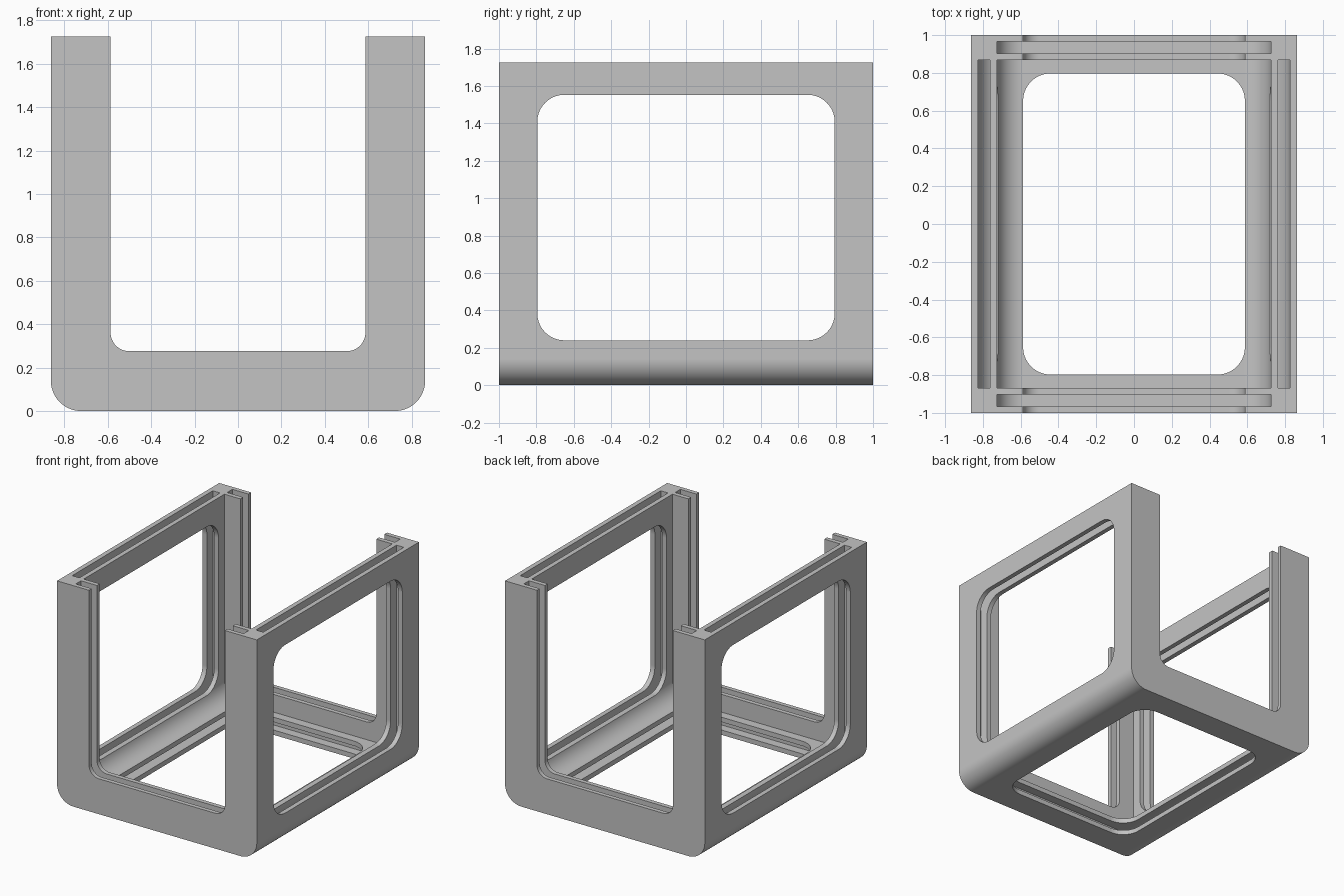
import bpy, bmesh, math
from mathutils import Vector

if "Cube" in bpy.data.objects:
    bpy.data.objects.remove(bpy.data.objects["Cube"])

HALF_W, HALF_D, HEIGHT = 0.8625, 1.0, 1.725
TOP = HEIGHT + 0.2      # cutters run past the open top
RADIUS = 0.14

grey = bpy.data.materials.new("warm_free_grey")
grey.use_nodes = True
grey.diffuse_color = (0.55, 0.55, 0.55, 1)
grey.node_tree.nodes["Principled BSDF"].inputs["Base Color"].default_value = grey.diffuse_color


def arc(cu, cv, r, start, steps=14):
    """Quarter circle, counter-clockwise from start (degrees)."""
    return [(cu + r * math.cos(math.radians(start + 90 * i / steps)),
             cv + r * math.sin(math.radians(start + 90 * i / steps)))
            for i in range(steps + 1)]


def u_path(half, bottom, top, r):
    """U outline with rounded lower corners, from top left to top right."""
    return ([(-half, top)] + arc(-half + r, bottom + r, r, 180)
            + arc(half - r, bottom + r, r, 270) + [(half, top)])


def rounded_rect(half, low, high, r):
    return (arc(-half + r, low + r, r, 180) + arc(half - r, low + r, r, 270)
            + arc(half - r, high - r, r, 0) + arc(-half + r, high - r, r, 90))


def prism(name, outline, axis, start, end):
    """Extrude a 2D outline along the x, y or z axis."""
    place = {"x": lambda u, v, w: (w, u, v),
             "y": lambda u, v, w: (u, w, v),
             "z": lambda u, v, w: (u, v, w)}[axis]
    bm = bmesh.new()
    face = bm.faces.new([bm.verts.new(place(u, v, start)) for u, v in outline])
    new = bmesh.ops.extrude_face_region(bm, geom=[face])["geom"]
    shift = Vector(place(0, 0, end - start))
    bmesh.ops.translate(bm, vec=shift, verts=[g for g in new if isinstance(g, bmesh.types.BMVert)])
    bmesh.ops.recalc_face_normals(bm, faces=bm.faces)
    mesh = bpy.data.meshes.new(name)
    bm.to_mesh(mesh)
    bm.free()
    mesh.materials.append(grey)
    obj = bpy.data.objects.new(name, mesh)
    bpy.context.collection.objects.link(obj)
    return obj


# Outer body with rounded lower edges
frame = prism("box_frame", u_path(HALF_W, 0, HEIGHT, RADIUS), "y", -HALF_D, HALF_D)

# Inner space, and the bent panel slot running down one side, under and up the other
cutters = [
    prism("inner_space", u_path(0.725, 0.1375, TOP, RADIUS), "y", -0.867, 0.867),
    prism("wrap_slot", u_path(0.825, 0.0375, TOP, RADIUS)
          + u_path(0.762, 0.1, TOP, RADIUS)[::-1], "y", -0.867, 0.867),
]
# Straight panel slots in the front and back walls
for side, label in ((-1, "front"), (1, "back")):
    cutters.append(prism(label + "_slot", u_path(0.725, 0.1375, TOP, RADIUS),
                         "y", side * 0.902, side * 0.966))
# Openings through front and back, both sides, and the floor
cutters += [
    prism("front_back_opening", u_path(0.587, 0.276, TOP, 0.085), "y", -1.2, 1.2),
    prism("side_window", rounded_rect(0.795, 0.24, 1.553, 0.145), "x", -1.2, 1.2),
    prism("floor_window", rounded_rect(0.587, -0.797, 0.797, 0.145), "z", -0.2, 0.22),
]

bpy.ops.object.select_all(action="DESELECT")
bpy.context.view_layer.objects.active = frame
frame.select_set(True)
for cutter in cutters:
    cutter.hide_render = True
    cut = frame.modifiers.new(cutter.name, "BOOLEAN")
    cut.operation, cut.solver, cut.object = "DIFFERENCE", "EXACT", cutter
    bpy.ops.object.modifier_apply(modifier=cut.name)
    bpy.data.objects.remove(cutter)

# Smooth fillets, crisp edges, flat walls
grey.name = "plain_grey"
bpy.ops.object.shade_smooth_by_angle(angle=math.radians(30))
normals = frame.modifiers.new("flat_walls", "WEIGHTED_NORMAL")
normals.keep_sharp = True
